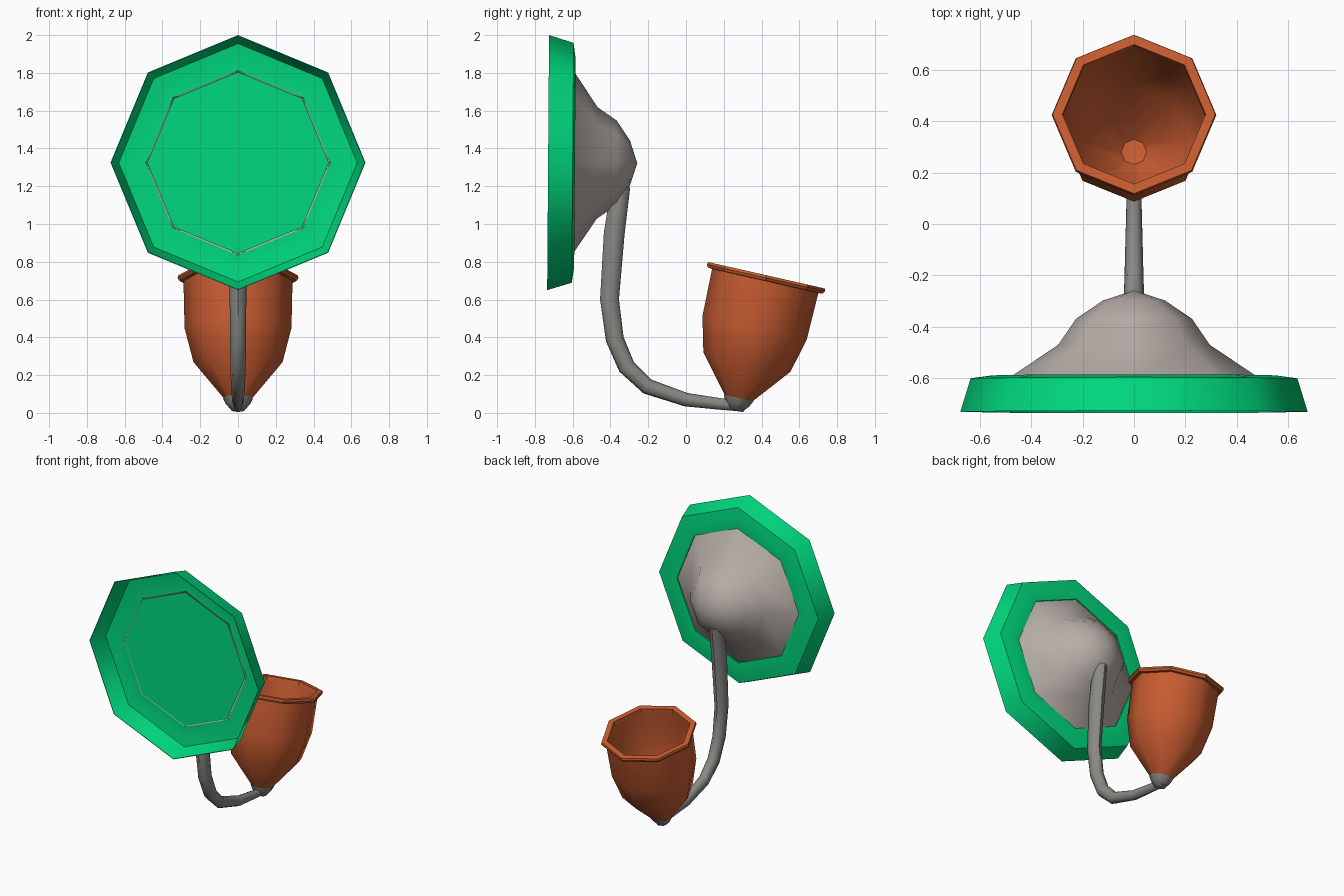
import bpy, bmesh, math
from mathutils import Matrix, Vector

if "Cube" in bpy.data.objects:
    bpy.data.objects.remove(bpy.data.objects["Cube"])


def material(name, rgb):
    m = bpy.data.materials.new(name)
    m.diffuse_color = (*rgb, 1)
    m.use_nodes = True
    m.node_tree.nodes["Principled BSDF"].inputs["Base Color"].default_value = m.diffuse_color
    return m


GREEN = material("green", (0.0, 0.69, 0.205))
STONE = material("warm_grey", (0.48, 0.425, 0.395))
METAL = material("arm_grey", (0.25, 0.25, 0.23))
CLAY = material("terracotta", (0.58, 0.108, 0.03))


def finish(name, bm, mat, angle):
    me = bpy.data.meshes.new(name)
    bm.to_mesh(me)
    bm.free()
    me.materials.append(mat)
    ob = bpy.data.objects.new(name, me)
    bpy.context.collection.objects.link(ob)
    bpy.ops.object.select_all(action='DESELECT')
    ob.select_set(True)
    bpy.context.view_layer.objects.active = ob
    bpy.ops.object.shade_smooth_by_angle(angle=math.radians(angle))
    return ob


def lathe(name, profile, loc, tilt, mat, angle=30, n=8):
    """Revolve (radius, height) points around an axis tilted about x."""
    bm = bmesh.new()
    mtx = Matrix.Translation(loc) @ Matrix.Rotation(tilt, 4, 'X')
    rings = []
    for r, h in profile:
        if r == 0:
            rings.append([bm.verts.new(mtx @ Vector((0, 0, h)))] * n)
        else:
            rings.append([bm.verts.new(mtx @ Vector((
                r * math.cos(2 * math.pi * k / n),
                r * math.sin(2 * math.pi * k / n), h))) for k in range(n)])
    for a, b in zip(rings, rings[1:]):
        for k in range(n):
            j = (k + 1) % n
            bm.faces.new(list(dict.fromkeys([a[k], a[j], b[j], b[k]])))
    bmesh.ops.remove_doubles(bm, verts=bm.verts[:], dist=1e-5)
    return finish(name, bm, mat, angle)


# octagonal dish: thin shallow tray, open towards the front
HEAD = (0, -0.73, 1.325)
BACK = math.radians(-90) - 0.0074
lathe("dish_frame", [(0.675, 0), (0.635, 0.13), (0.55, 0.142), (0.487, 0.139),
                     (0.485, 0.132), (0.55, 0.134), (0.631, 0.123),
                     (0.671, 0), (0.675, 0)], HEAD, BACK, GREEN, 48)
lathe("dish_panel", [(0, 0.126), (0.481, 0.126)], HEAD, BACK, GREEN)

# grey dome behind the dish
lathe("rear_dome", [(0.489, 0.13), (0.295, 0.26), (0.225, 0.362),
                    (0.12, 0.433), (0, 0.472)], HEAD, BACK, STONE, 60)

# bent arm: rings swept along a path of (y, z, radius)
path = [(-0.345, 1.2, 0.05), (-0.38, 0.95, 0.055), (-0.405, 0.6, 0.05),
        (-0.377, 0.39, 0.048), (-0.315, 0.245, 0.046), (-0.205, 0.14, 0.042),
        (0, 0.07, 0.036), (0.2, 0.045, 0.03), (0.31, 0.032, 0.025)]
bm = bmesh.new()
rings = []
for i, (y, z, r) in enumerate(path):
    p, q = path[max(i - 1, 0)], path[min(i + 1, len(path) - 1)]
    t = Vector((0, q[0] - p[0], q[1] - p[1])).normalized()
    side = Vector((1, 0, 0))
    up = t.cross(side)
    rings.append([bm.verts.new(Vector((0, y, z)) + r * (
        0.88 * side * math.cos(k * math.pi / 4) + up * math.sin(k * math.pi / 4)))
        for k in range(8)])
for a, b in zip(rings, rings[1:]):
    for k in range(8):
        bm.faces.new([a[k], a[(k + 1) % 8], b[(k + 1) % 8], b[k]])
bm.faces.new(rings[0])
bm.faces.new(rings[-1])
bmesh.ops.recalc_face_normals(bm, faces=bm.faces[:])
finish("arm", bm, METAL, 50)

# flared collar where the arm carries the cup
CUP = (0, 0.27, 0.04)
TILT = math.radians(-12.8)
lathe("cup_collar", [(0, -0.03), (0.035, -0.028), (0.066, 0.01), (0.08, 0.04),
                     (0.07, 0.04), (0, 0.005)], CUP, TILT, METAL, 50)

# octagonal cup, outside and hollow inside, with a rolled rim
lathe("cup", [(0, 0.015), (0.06, 0.02), (0.236, 0.235), (0.283, 0.42), (0.289, 0.69),
              (0.277, 0.69), (0.272, 0.42), (0.225, 0.24), (0.05, 0.045), (0, 0.042)],
      CUP, TILT, CLAY, 46)
lathe("cup_rim", [(0.284, 0.675), (0.312, 0.677), (0.32, 0.692), (0.316, 0.706),
                  (0.278, 0.706), (0.276, 0.675), (0.284, 0.675)], CUP, TILT, CLAY)
